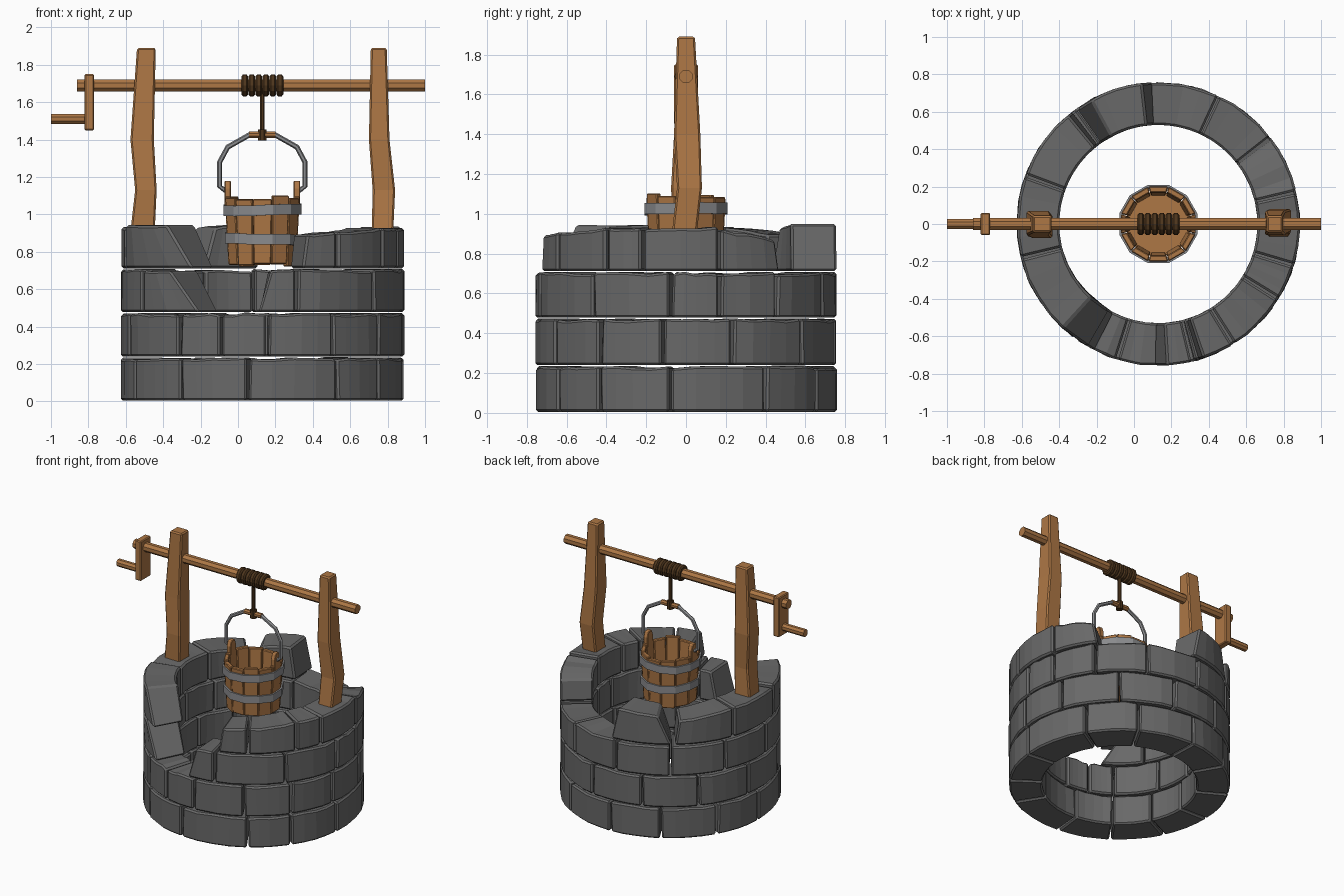
import bpy, bmesh, math, random
from mathutils import Vector

if "Cube" in bpy.data.objects:
    bpy.data.objects.remove(bpy.data.objects["Cube"])

random.seed(7)
CX = 0.13  # well axis


def material(name, rgb):
    m = bpy.data.materials.new(name)
    m.diffuse_color = (*rgb, 1)
    m.use_nodes = True
    m.node_tree.nodes["Principled BSDF"].inputs["Base Color"].default_value = m.diffuse_color
    return m


STONE = material("grey stone", (0.14, 0.14, 0.14))
WOOD = material("brown wood", (0.42, 0.185, 0.06))
ROPE = material("dark rope", (0.075, 0.036, 0.012))
IRON = material("iron", (0.26, 0.265, 0.275))


def finish(name, bm, mat, bevel=0.0):
    bmesh.ops.recalc_face_normals(bm, faces=bm.faces)
    me = bpy.data.meshes.new(name)
    bm.to_mesh(me)
    bm.free()
    ob = bpy.data.objects.new(name, me)
    bpy.context.collection.objects.link(ob)
    me.materials.append(mat)
    if bevel:
        b = ob.modifiers.new("worn_edges", "BEVEL")
        b.width, b.segments, b.limit_method = bevel, 1, "ANGLE"
        b.angle_limit = math.radians(40)
    return ob


def loft(bm, sections, closed=False):
    """Skin equal-sized rings of points, capping the ends unless closed."""
    rings = [[bm.verts.new(p) for p in s] for s in sections]
    n = len(rings[0])
    pairs = list(zip(rings, rings[1:])) + ([(rings[-1], rings[0])] if closed else [])
    for a, b in pairs:
        for i in range(n):
            j = (i + 1) % n
            bm.faces.new((a[i], a[j], b[j], b[i]))
    if not closed:
        bm.faces.new(rings[0])
        bm.faces.new(rings[-1][::-1])


def tube(bm, path, radius, sides=8):
    """Round bar along points lying in the xz plane."""
    pts = [Vector(p) for p in path]
    secs = []
    for i, p in enumerate(pts):
        t = (pts[min(i + 1, len(pts) - 1)] - pts[max(i - 1, 0)]).normalized()
        u = Vector((0, 1, 0))
        v = t.cross(u)
        secs.append([p + radius * (math.cos(a) * u + math.sin(a) * v)
                     for a in (math.tau * (k + 0.5) / sides for k in range(sides))])
    loft(bm, secs)


def polar(r, deg, z):
    a = math.radians(deg)
    return (CX + r * math.cos(a), r * math.sin(a), z)


def arc_block(bm, a0, a1, z0, h0, h1, r0, r1, cut0=0, cut1=0, rough=0.0, steps=4):
    """Curved block; cut0 and cut1 pull the top corners in for broken ends."""
    secs = []
    for i in range(steps + 1):
        t = i / steps
        low = a0 + (a1 - a0) * t
        top = a0 + cut0 + (a1 - cut1 - a0 - cut0) * t
        zt = h0 + (h1 - h0) * t + random.uniform(-rough, rough)
        ro = r1 + random.uniform(-rough, rough) * 0.5
        secs.append([polar(r0, low, z0), polar(ro, low, z0), polar(ro, top, zt), polar(r0, top, zt)])
    loft(bm, secs)


# Stone courses: joint angles in degrees, a break in the ring leaves a gap
courses = [
    (0.005, 0.23, [206, 235, 264, 302, 325, 354, 392, 420, 452, 480, 510, 538, 566]),
    (0.24, 0.468, [200, 234, 253, 272, 300, 325, 351, 378, 410, 440, 470, 500, 530, 560]),
    (0.478, 0.702, [268, 284, 322, 354, 373, 397, 425, 455, 485, 515, 545, 572, 604]),
]
for c, (z0, z1, joints) in enumerate(courses):
    bm = bmesh.new()
    for k, (a, b) in enumerate(zip(joints, joints[1:])):
        broken = c == 2
        arc_block(bm, a + 0.5, b - 0.5, z0, z1, z1, 0.53, 0.757,
                  cut0=5 if broken and k == 0 else random.uniform(-0.6, 0.6),
                  cut1=14 if broken and k == len(joints) - 2 else 0, rough=0.007)
    finish(f"stone_course_{c + 1}", bm, STONE, 0.011)

# Broken top course: start, end, height at each end, slant at each end
top_stones = [
    (286, 302, 0.89, 0.91, 2, 0), (302, 328, 0.90, 0.93, 0, 0), (328, 343, 0.93, 0.93, 0, 0),
    (343, 373, 0.92, 0.93, 0, 0), (373, 399, 0.92, 0.87, 0, 2), (92, 126, 0.95, 0.93, 4, 7),
    (127, 160, 0.90, 0.93, 2, 0), (160, 194, 0.93, 0.93, 0, 0), (194, 241, 0.94, 0.94, 0, 13),
]
bm = bmesh.new()
for a, b, h0, h1, c0, c1 in top_stones:
    arc_block(bm, a + 0.5, b - 0.5, 0.712, h0, h1, 0.53, 0.757, c0, c1, 0.006)
finish("broken_top_course", bm, STONE, 0.012)


# Crooked posts: z, x range, y range
def post(name, rows):
    bm = bmesh.new()
    loft(bm, [[(x0, y0, z), (x1, y0, z), (x1, y1, z), (x0, y1, z)] for z, x0, x1, y0, y1 in rows])
    finish(name, bm, WOOD, 0.009)


post("left_post", [(0.91, -0.575, -0.445, -0.065, 0.06), (1.13, -0.55, -0.435, -0.075, 0.05),
                   (1.40, -0.575, -0.45, -0.06, 0.07), (1.89, -0.54, -0.44, -0.045, 0.045)])
post("right_post", [(0.91, 0.715, 0.83, -0.07, 0.055), (1.13, 0.72, 0.84, -0.045, 0.08),
                    (1.40, 0.70, 0.81, -0.06, 0.072), (1.89, 0.71, 0.795, -0.045, 0.045)])

# Axle, crank and crank handle
bm = bmesh.new()
tube(bm, [(-0.86, 0, 1.69), (1.0, 0, 1.69)], 0.035)
finish("axle", bm, WOOD)
bm = bmesh.new()
loft(bm, [[(x, -0.06, 1.45), (x, 0.06, 1.45), (x, 0.06, 1.75), (x, -0.06, 1.75)] for x in (-0.82, -0.77)])
finish("crank_arm", bm, WOOD, 0.006)
bm = bmesh.new()
tube(bm, [(-1.0, 0, 1.51), (-0.8, 0, 1.51)], 0.028)
finish("crank_handle", bm, WOOD)

# Rope coil and hanging rope
bm = bmesh.new()
for k in range(6):
    x = 0.036 + k * 0.0376
    tube(bm, [(x - 0.017, 0, 1.69), (x - 0.0169, 0, 1.69)], 0.045, 12)
    secs = [[(x + dx, r * math.cos(a), 1.69 + r * math.sin(a))
             for a in (math.tau * j / 12 for j in range(12))]
            for dx, r in ((-0.018, 0.048), (-0.01, 0.058), (0.01, 0.058), (0.018, 0.048))]
    loft(bm, secs)
finish("rope_coil", bm, ROPE)
bm = bmesh.new()
tube(bm, [(CX, 0, 1.66), (CX, 0, 1.42)], 0.014)
tube(bm, [(CX, 0, 1.455), (CX, 0, 1.395)], 0.025)
finish("hanging_rope", bm, ROPE)

# Bucket bail with wooden grip
half = [(-0.185, 1.13), (-0.2, 1.13), (-0.228, 1.15), (-0.228, 1.28), (-0.185, 1.36), (-0.07, 1.425)]
path = [(CX + x, 0, z) for x, z in half] + [(CX - x, 0, z) for x, z in reversed(half)]
bm = bmesh.new()
tube(bm, path, 0.014, 6)
finish("bucket_bail", bm, IRON)
bm = bmesh.new()
tube(bm, [(CX + x, 0, 1.426) for x in (-0.07, -0.04, 0.04, 0.07)], 0.019)
finish("bail_grip", bm, WOOD)

# Bucket staves, flared and uneven on top
Z0, Z1, N = 0.728, 1.095, 12


def radius_at(z):
    return 0.187 + 0.02 * (z - Z0) / (Z1 - Z0)


bm = bmesh.new()
for k in range(N):
    a0, a1 = k * 30 - 14.5, k * 30 + 14.5
    zb, zt = Z0 + random.uniform(-0.006, 0.008), Z1 + random.uniform(-0.018, 0.008)
    if k % 6 == 0:
        zt = Z1
    secs = []
    for z in (zb, zt):
        r = radius_at(z)
        secs.append([polar(r - 0.032, a0, z), polar(r, a0, z), polar(r, a1, z), polar(r - 0.032, a1, z)])
    loft(bm, secs)
finish("bucket_staves", bm, WOOD, 0.005)

bm = bmesh.new()
loft(bm, [[polar(0.172, 30 * k + 15, z) for k in range(N)] for z in (0.745, 0.775)])
finish("bucket_bottom", bm, WOOD)

# Ears holding the bail
bm = bmesh.new()
for s in (-1, 1):
    loft(bm, [[(CX + s * x, y, z) for x, y in ((0.168, -w), (0.202, -w), (0.202, w), (0.168, w))]
              for z, w in ((1.04, 0.035), (1.14, 0.035), (1.18, 0.02))])
finish("bucket_ears", bm, WOOD, 0.004)

# Iron hoops, slightly tilted
for name, zc, tilt in (("lower_hoop", 0.868, 0.006), ("upper_hoop", 1.025, -0.004)):
    bm = bmesh.new()
    secs = []
    for k in range(N):
        a = 30 * k + 15
        z = zc - tilt * math.cos(math.radians(a)) + random.uniform(-0.004, 0.004)
        r = radius_at(zc)
        secs.append([polar(r - 0.008, a, z - 0.028), polar(r + 0.013, a, z - 0.028),
                     polar(r + 0.013, a, z + 0.028), polar(r - 0.008, a, z + 0.028)])
    loft(bm, secs, closed=True)
    finish(name, bm, IRON)
